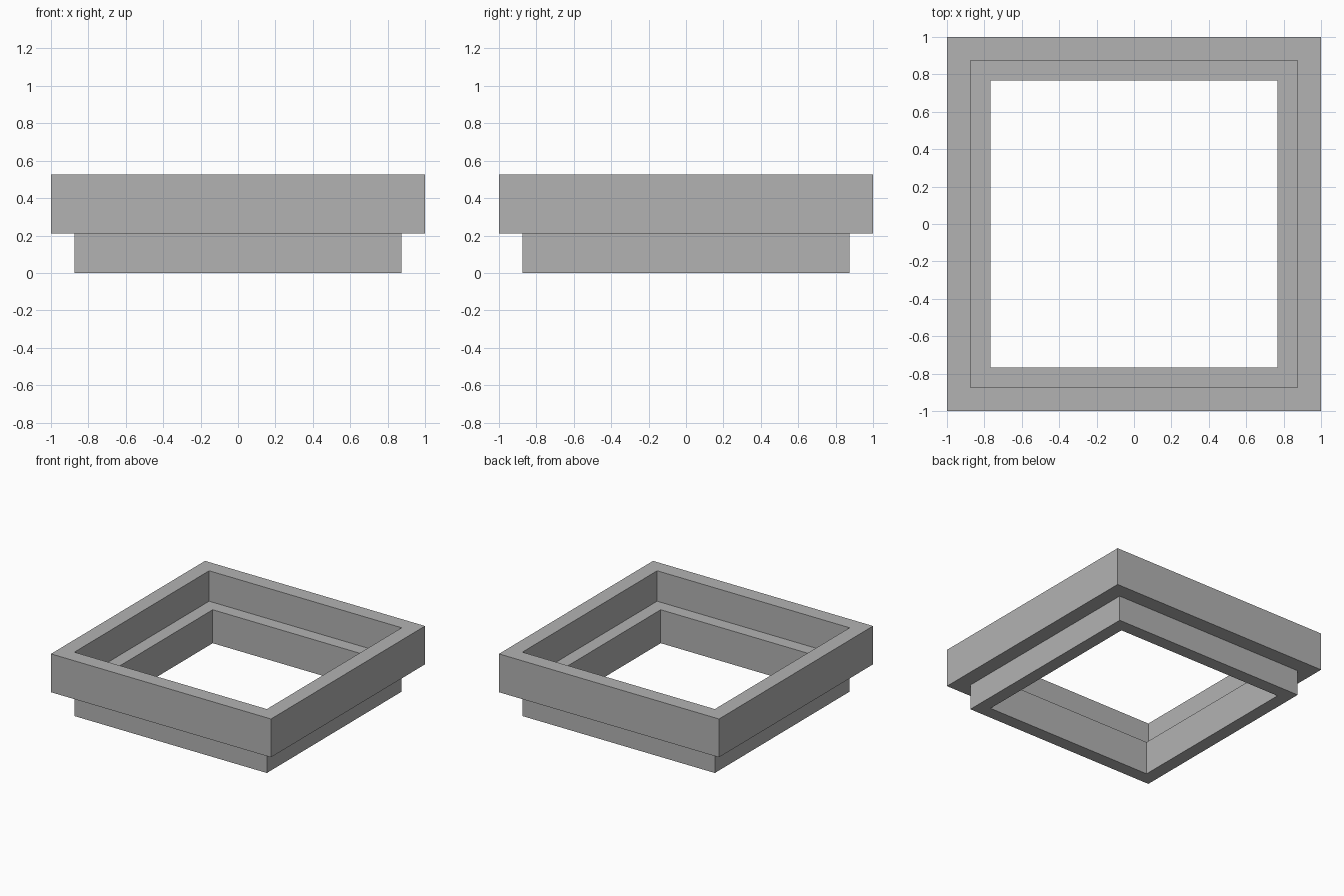
import bpy
import bmesh

cube = bpy.data.objects.get("Cube")
if cube:
    bpy.data.objects.remove(cube, do_unlink=True)

grey = bpy.data.materials.new("plain grey")
grey.use_nodes = True
colour = (0.45, 0.45, 0.45, 1)
grey.diffuse_color = colour
grey.node_tree.nodes["Principled BSDF"].inputs["Base Color"].default_value = colour

OUTER, MIDDLE, INNER = 1.0, 0.875, 0.767   # half widths of the square steps
TOP, LEDGE, LIP = 0.525, 0.275, 0.21       # heights above the base

# Stepped wall section (half width, height), swept round a square
section = [(OUTER, LIP), (OUTER, TOP), (MIDDLE, TOP), (MIDDLE, LEDGE),
           (INNER, LEDGE), (INNER, 0), (MIDDLE, 0), (MIDDLE, LIP)]
corners = [(-1, -1), (1, -1), (1, 1), (-1, 1)]

bm = bmesh.new()
rings = [[bm.verts.new((sx * w, sy * w, z)) for sx, sy in corners]
         for w, z in section]
for ring, following in zip(rings, rings[1:] + rings[:1]):
    for i in range(4):
        j = (i + 1) % 4
        bm.faces.new((ring[i], ring[j], following[j], following[i]))
bmesh.ops.recalc_face_normals(bm, faces=bm.faces)

mesh = bpy.data.meshes.new("stepped_frame")
bm.to_mesh(mesh)
bm.free()
mesh.materials.append(grey)
frame = bpy.data.objects.new("stepped_frame", mesh)
bpy.context.collection.objects.link(frame)
